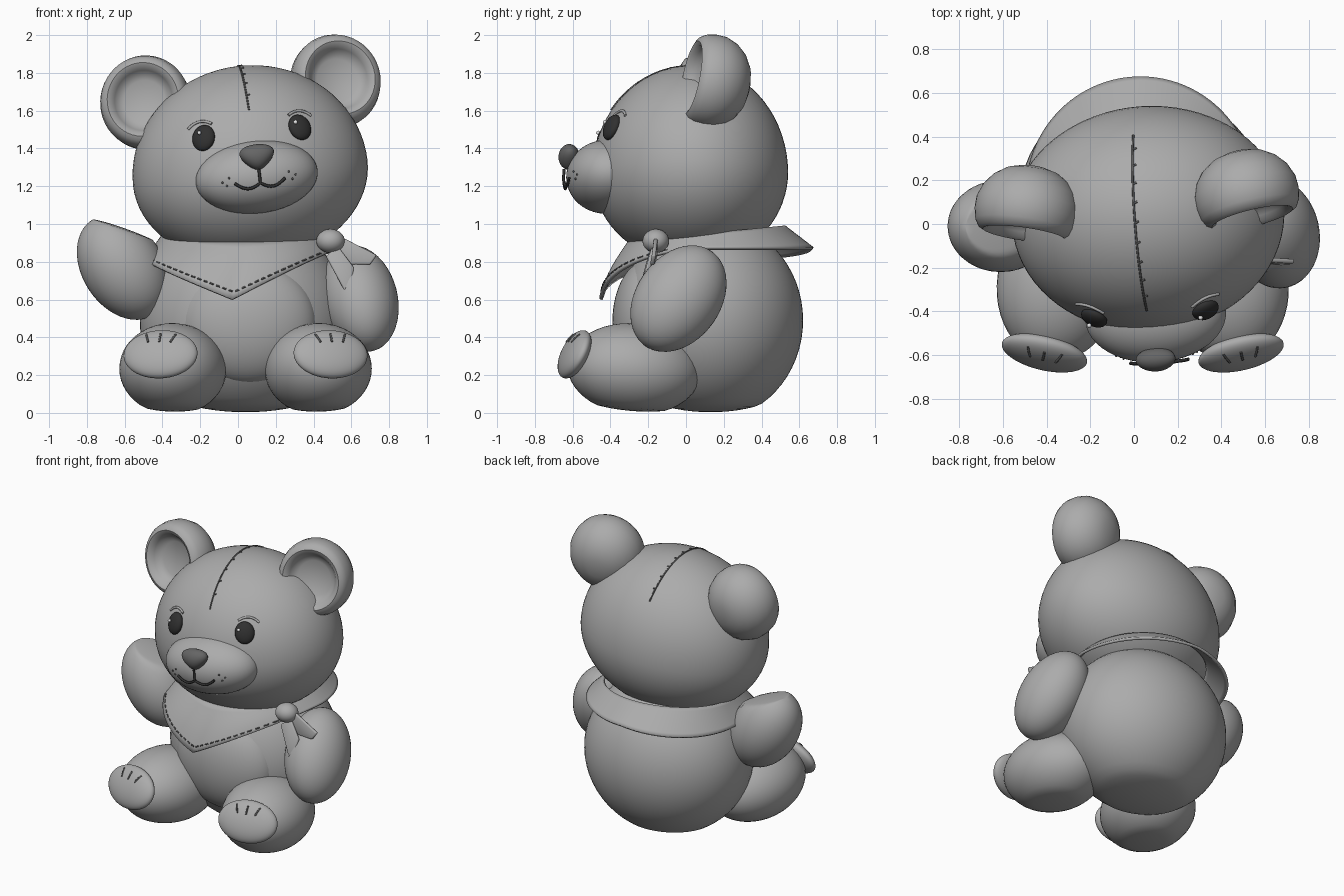
import bpy, bmesh, math
from math import sin, cos, pi, radians, sqrt
from mathutils import Matrix, Vector, Euler

cube = bpy.data.objects.get("Cube")
if cube:
    bpy.data.objects.remove(cube, do_unlink=True)


def material(name, v, rough=0.7):
    m = bpy.data.materials.new(name)
    m.use_nodes = True
    m.diffuse_color = (v, v, v, 1)
    node = m.node_tree.nodes["Principled BSDF"]
    node.inputs["Base Color"].default_value = (v, v, v, 1)
    node.inputs["Roughness"].default_value = rough
    return m


PLUSH = material("grey_plush", 0.41)
NOSE = material("dark_grey_nose", 0.13)
EYE = material("black_eye", 0.03)
THREAD = material("dark_thread", 0.11)
GLINT = material("pale_glint", 0.8)


def frame(loc, rot=(0, 0, 0), size=(1, 1, 1)):
    return Matrix.LocRotScale(Vector(loc), Euler([radians(a) for a in rot]), Vector(size))


def finish(name, bm, mat):
    bmesh.ops.recalc_face_normals(bm, faces=bm.faces)
    me = bpy.data.meshes.new(name)
    bm.to_mesh(me)
    bm.free()
    me.materials.append(mat)
    for p in me.polygons:
        p.use_smooth = True
    me.set_sharp_from_angle(angle=radians(50))
    ob = bpy.data.objects.new(name, me)
    bpy.context.scene.collection.objects.link(ob)
    return ob


def ball(name, mat, matrix, shape=None, seg=48):
    """Ellipsoid, optionally reshaped per vertex while still a unit ball."""
    bm = bmesh.new()
    bmesh.ops.create_uvsphere(bm, u_segments=seg, v_segments=seg // 2, radius=1)
    if shape:
        for v in bm.verts:
            v.co = shape(v.co)
    bm.transform(matrix)
    return finish(name, bm, mat)


def threads(name, paths, radius, mat=THREAD, matrix=Matrix()):
    """Thin round cords, one spline for each path."""
    cu = bpy.data.curves.new(name, "CURVE")
    cu.dimensions = "3D"
    cu.bevel_depth = radius
    cu.bevel_resolution = 2
    cu.use_fill_caps = True
    for path in paths:
        sp = cu.splines.new("POLY")
        sp.points.add(len(path) - 1)
        for pt, co in zip(sp.points, path):
            pt.co = (*(matrix @ Vector(co)), 1)
    cu.materials.append(mat)
    ob = bpy.data.objects.new(name, cu)
    bpy.context.scene.collection.objects.link(ob)


def front_of(x, z, c, s, lift=0.0):
    """Point on the front of an ellipsoid with centre c and semi-axes s."""
    k = max(0, 1 - ((x - c[0]) / s[0]) ** 2 - ((z - c[2]) / s[2]) ** 2)
    return Vector((x, c[1] - s[1] * sqrt(k) - lift, z))


def seated(v):
    """Flatten the underside softly."""
    return Vector((v.x, v.y, max(v.z, -0.85 + (v.z + 0.85) * 0.45)))


def mitt(v):
    """Press one side of the paw end nearly flat."""
    d = max(0, 0.169 * v.x + 0.185 * v.z - 0.19)
    return v - d * Vector((3.1, 0, 1.75))


MID = 0.04
O = (0, 0, 0)

# Torso and belly panel
ball("body", PLUSH, frame((MID, 0.13, 0.49), size=(0.56, 0.49, 0.53)), seated, seg=64)
ball("belly_panel", PLUSH, frame((0.055, -0.2, 0.48), size=(0.36, 0.19, 0.33)), seg=64)

# Legs, foot pads and toe stitches
for side, label in ((-1, "right"), (1, "left")):
    ball(label + "_leg", PLUSH,
         frame((MID + side * 0.385, -0.275, 0.232), (-5, 0, side * 8), (0.282, 0.355, 0.242)), seated)
    pad = frame((MID + side * 0.45, -0.59, 0.31), (-25, 0, side * 13))
    size = (0.2, 0.06, 0.138)
    ball(label + "_foot_pad", PLUSH, pad @ frame(O, size=size))
    toes = [[front_of(x * (1 - 0.25 * t), 0.1 - 0.055 * t, O, size, 0.001)
             for t in (0, 0.5, 1)] for x in (-0.08, 0, 0.08)]
    threads(label + "_toe_stitches", toes, 0.0055, matrix=pad)

# Arms: one resting, one raised
ball("left_arm", PLUSH, frame((0.645, -0.04, 0.605), (-34, -14, 0), (0.2, 0.225, 0.31)))
ball("right_arm", PLUSH, frame((-0.61, -0.01, 0.77), (0, -33, 0), (0.215, 0.21, 0.3)), mitt)

# Head, tilted and turned a little; face parts share its frame
HEAD = frame((0.065, 0.035, 1.27), (0, -6.3, 4))
BACK, FRONT = 0.505, 0.53
HS = (0.625, FRONT, 0.57)
ball("head", PLUSH, HEAD @ frame(O, size=HS),
     lambda v: Vector((v.x, v.y * (BACK / FRONT if v.y > 0 else 1), v.z * (1 if v.z > 0 else 0.84))), seg=72)

# Ears: turned profile with a fat rim and a shallow hollow
EAR = [(0, .168), (.06, .165), (.12, .147), (.175, .11), (.215, .06), (.238, 0), (.24, -.055),
       (.23, -.105), (.212, -.135), (.19, -.146), (.17, -.135), (.155, -.112), (.14, -.09), (.11, -.073), (0, -.062)]
for side, label in ((-1, "right"), (1, "left")):
    bm = bmesh.new()
    vs = [bm.verts.new((r, y, 0)) for r, y in EAR]
    es = [bm.edges.new(p) for p in zip(vs, vs[1:])]
    bmesh.ops.spin(bm, geom=vs + es, cent=O, axis=(0, 1, 0), angle=2 * pi, steps=48)
    bmesh.ops.remove_doubles(bm, verts=bm.verts, dist=1e-4)
    bm.transform(HEAD @ frame((side * 0.5, 0.1, 0.425), (-10, 0, side * 11), (1, 1, 1.04)))
    finish(label + "_ear", bm, PLUSH)

    # Eye, glint and brow
    at = front_of(side * 0.257, 0.215, O, HS, 0.006)
    ball(label + "_eye", EYE, HEAD @ frame(at, (-22, 0, side * 25), (0.063, 0.034, 0.072)), seg=32)
    ball(label + "_eye_glint", GLINT, HEAD @ frame(at + Vector((-0.022, -0.034, 0.03)), size=(.011,) * 3), seg=12)
    brow = [front_of(side * (0.267 + 0.062 * t), 0.302 - 0.025 * t * t - 0.008 * t, O, HS, 0.003)
            for t in [i / 5 - 1 for i in range(11)]]
    threads(label + "_brow", [brow], 0.0075, PLUSH, HEAD)

# Muzzle and nose
MC, MS = (0, -0.455, -0.02), (0.325, 0.215, 0.194)
ball("muzzle", PLUSH, HEAD @ frame(MC, size=MS))
ball("nose", NOSE, HEAD @ frame((0, -0.655, 0.085), size=(0.11, 0.056, 0.068)),
     lambda v: Vector((v.x * (0.78 + 0.32 * v.z), v.y, v.z)), seg=32)

# Mouth and whisker dots
smile = [front_of(0.135 * t, -0.053 - 0.03 * sin(pi * abs(t)) + 0.012 * abs(t), MC, MS, 0.016)
         for t in [i / 10 - 1 for i in range(21)]]
lip = [front_of(0, z, MC, MS, 0.016) for z in (0.02, -0.03, -0.053)]
threads("mouth", [smile, lip], 0.008, EYE, HEAD)
for i, (x, z) in enumerate(((0.16, -0.01), (0.195, -0.03), (0.175, -0.05))):
    for s in (-1, 1):
        ball(f"whisker_dot_{i}_{s}", THREAD, HEAD @ frame(front_of(s * x, z, MC, MS), size=(.006,) * 3), seg=10)


# Crown seam with cross stitches
def crown(a, x=0.0, lift=0.001):
    depth = BACK if cos(a) > 0 else FRONT
    return Vector((x, depth * cos(a) * (1 + lift), HS[2] * sin(a) * (1 + lift)))


A0, A1 = radians(42), radians(144)
seam = [[crown(A0 + (A1 - A0) * i / 40) for i in range(41)]]
for i in range(1, 10):
    a = A0 + (A1 - A0) * i / 10
    seam.append([crown(a, -0.002), crown(a - 0.015, 0.017)])
threads("crown_seam", seam, 0.005, THREAD, HEAD)


# Neck scarf: a skirt round the neck that drops to a point in front
def scarf_at(phi, v):
    c, s = cos(phi), sin(phi)
    f = max(c, 0)
    top = Vector((MID + 0.43 * s, 0.11 - 0.41 * c, 0.945 - 0.04 * c))
    low = Vector((0.03 + 0.52 * s - 0.06 * f, 0.14 - (0.59 if c > 0 else 0.53) * c,
                  0.87 - (0.27 * (1 - abs(s)) if c > 0 else 0) - 0.06 * max(0, -s)))
    p = top.lerp(low, v)
    p.y -= 0.015 * f * sin(pi * v)
    return p


N, ROWS = 96, 8
bm = bmesh.new()
grid = [[bm.verts.new(scarf_at(2 * pi * i / N, j / ROWS)) for j in range(ROWS + 1)] for i in range(N)]
for i in range(N):
    for j in range(ROWS):
        a, b = grid[i], grid[(i + 1) % N]
        bm.faces.new((a[j], a[j + 1], b[j + 1], b[j]))
scarf = finish("scarf", bm, PLUSH)
solid = scarf.modifiers.new("cloth", "SOLIDIFY")
solid.thickness = 0.018
solid.offset = 0

# Running stitch along the scarf's front edge
dashes = []
for i in range(-14, 14):
    dashes.append([scarf_at(math.asin((i + k) / 15), 0.88) + Vector((0, -0.01, 0.004)) for k in (0.2, 0.5, 0.8)])
threads("scarf_stitches", dashes, 0.0045)

# Knot and its two loose ends
ball("scarf_knot", PLUSH, frame((0.49, -0.16, 0.91), size=(0.075, 0.07, 0.063)), seg=32)
TAILS = {"lower": ((.465, -.19, .83), (.53, -.17, .88), (.613, -.2, .77), (.605, -.22, .7), (.565, -.24, .645)),
         "outer": ((.53, -.16, .85), (.56, -.16, .925), (.735, -.17, .835), (.70, -.18, .785), (.59, -.17, .785))}
for label, corners in TAILS.items():
    bm = bmesh.new()
    bm.faces.new([bm.verts.new(c) for c in corners])
    tail = finish(label + "_scarf_end", bm, PLUSH)
    mod = tail.modifiers.new("cloth", "SOLIDIFY")
    mod.thickness = 0.022
    mod.offset = 0
    bev = tail.modifiers.new("soft", "BEVEL")
    bev.width = 0.008
    bev.segments = 2
